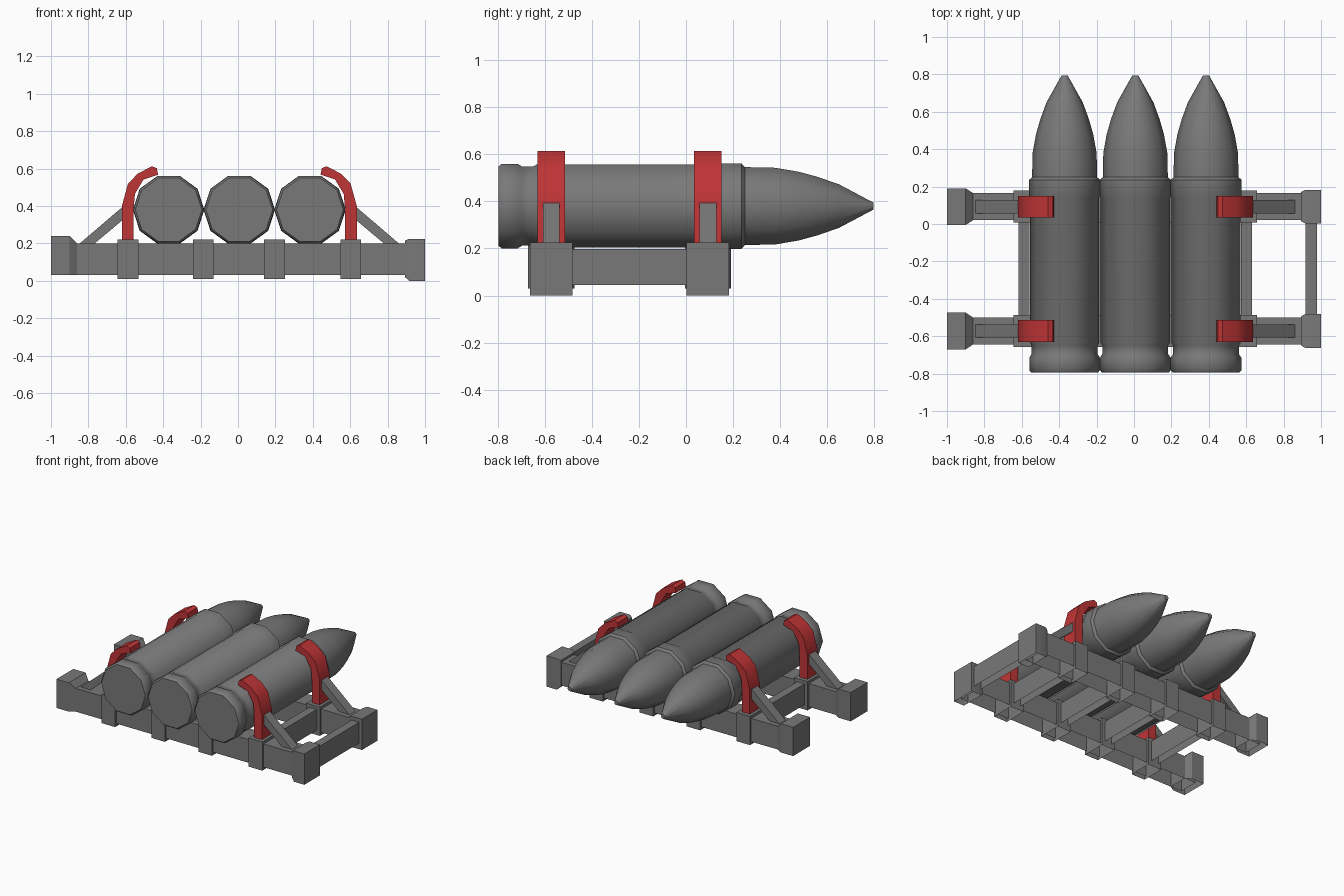
import bpy, bmesh, math
from mathutils import Vector

if "Cube" in bpy.data.objects:
    bpy.data.objects.remove(bpy.data.objects["Cube"])


def material(name, rgb):
    m = bpy.data.materials.new(name)
    m.diffuse_color = (*rgb, 1)
    m.use_nodes = True
    m.node_tree.nodes["Principled BSDF"].inputs["Base Color"].default_value = m.diffuse_color
    return m


GREY = material("gunmetal grey", (0.19, 0.19, 0.19))
RED = material("clamp red", (0.53, 0.035, 0.037))
CX = 0.007                      # symmetry plane of the load
RAILS = {"rear": -0.572, "front": 0.093}


def finish(name, bm, mat, angle=45, flip=True):
    if flip:
        bmesh.ops.recalc_face_normals(bm, faces=bm.faces)
    me = bpy.data.meshes.new(name)
    bm.to_mesh(me)
    bm.free()
    me.materials.append(mat)
    ob = bpy.data.objects.new(name, me)
    bpy.context.collection.objects.link(ob)
    bpy.ops.object.select_all(action='DESELECT')
    ob.select_set(True)
    bpy.context.view_layer.objects.active = ob
    bpy.ops.object.shade_smooth_by_angle(angle=math.radians(angle))
    return ob


def loft(name, rings, mat, open_bottom=False, angle=45):
    """Skin a list of point rings and cap both ends."""
    bm = bmesh.new()
    vs = [[bm.verts.new(p) for p in r] for r in rings]
    n = len(vs[0])
    for a, b in zip(vs, vs[1:]):
        for i in range(n):
            j = (i + 1) % n
            bm.faces.new((a[i], a[j], b[j], b[i]))
    bm.faces.new(vs[0])
    bm.faces.new(vs[-1])
    bmesh.ops.recalc_face_normals(bm, faces=bm.faces)
    if open_bottom:
        bm.normal_update()
        bmesh.ops.delete(bm, geom=[f for f in bm.faces if f.normal.z < -0.6],
                         context='FACES_ONLY')
    return finish(name, bm, mat, angle, flip=False)


def channel_x(name, sections, yc):
    """Hollow section along x: (x, half width, z low, z high)."""
    rings = [[(x, yc - w, z0), (x, yc + w, z0), (x, yc + w, z1), (x, yc - w, z1)]
             for x, w, z0, z1 in sections]
    return loft(name, rings, GREY, open_bottom=True, angle=30)


# Shells: ten-sided turned bodies lying along y
PROFILE = [(-0.795, 0.178), (-0.782, 0.189), (-0.715, 0.189), (-0.695, 0.176),
           (-0.65, 0.176), (-0.635, 0.185), (0.14, 0.185), (0.152, 0.191),
           (0.235, 0.191), (0.25, 0.174), (0.38, 0.171), (0.48, 0.153),
           (0.56, 0.130), (0.65, 0.097), (0.795, 0.016)]
for k, label in enumerate(("left", "middle", "right")):
    xc = CX + (k - 1) * 0.378
    rings = [[(xc + r * math.cos(i * math.pi / 5), y, 0.38 + r * math.sin(i * math.pi / 5))
              for i in range(10)] for y, r in PROFILE]
    loft(label + "_shell", rings, GREY)

# Cross rails with collars and end blocks
COLLARS = (-0.588, -0.185, 0.195, 0.602)
for label, yc in RAILS.items():
    channel_x(label + "_rail", [(-0.95, 0.072, 0.03, 0.2), (0.95, 0.072, 0.03, 0.2)], yc)
    for i, x in enumerate(COLLARS):
        channel_x(f"{label}_collar_{i + 1}",
                  [(x - 0.055, 0.086, 0.01, 0.22), (x + 0.055, 0.086, 0.01, 0.22)], yc)
    channel_x(label + "_left_end_block",
              [(-1, 0.098, 0.03, 0.24), (-0.9, 0.098, 0.03, 0.24), (-0.86, 0.072, 0.03, 0.2)], yc)
    channel_x(label + "_right_end_block",
              [(0.893, 0.078, 0.02, 0.215), (0.915, 0.09, 0.0, 0.225), (1, 0.09, 0.0, 0.225)], yc)

# Lengthwise bars between the rails
for i, x in enumerate(COLLARS + (0.948,)):
    rings = [[(x - 0.03, y, 0.045), (x + 0.03, y, 0.045), (x + 0.03, y, 0.197), (x - 0.03, y, 0.197)]
             for y in (RAILS["rear"] + 0.07, RAILS["front"] - 0.07)]
    loft(f"lengthwise_bar_{i + 1}", rings, GREY, open_bottom=True, angle=30)

# Clamps and their slanted struts, mirrored left and right (offsets from CX)
CLAMP = [(0.628, 0.21), (0.628, 0.40), (0.595, 0.52), (0.543, 0.573), (0.467, 0.613),
         (0.441, 0.602), (0.434, 0.568), (0.512, 0.542), (0.558, 0.465), (0.565, 0.39),
         (0.565, 0.21)]
STRUT = [(0.865, 0.19), (0.625, 0.395), (0.60, 0.345), (0.785, 0.19)]
for side, s in (("left", -1), ("right", 1)):
    for label, yc in RAILS.items():
        for part, pts, w, mat in (("clamp", CLAMP, 0.058, RED), ("strut", STRUT, 0.036, GREY)):
            rings = [[(CX + s * x, yc + dy, z) for x, z in pts] for dy in (-w, w)]
            loft(f"{label}_{side}_{part}", rings, mat)
